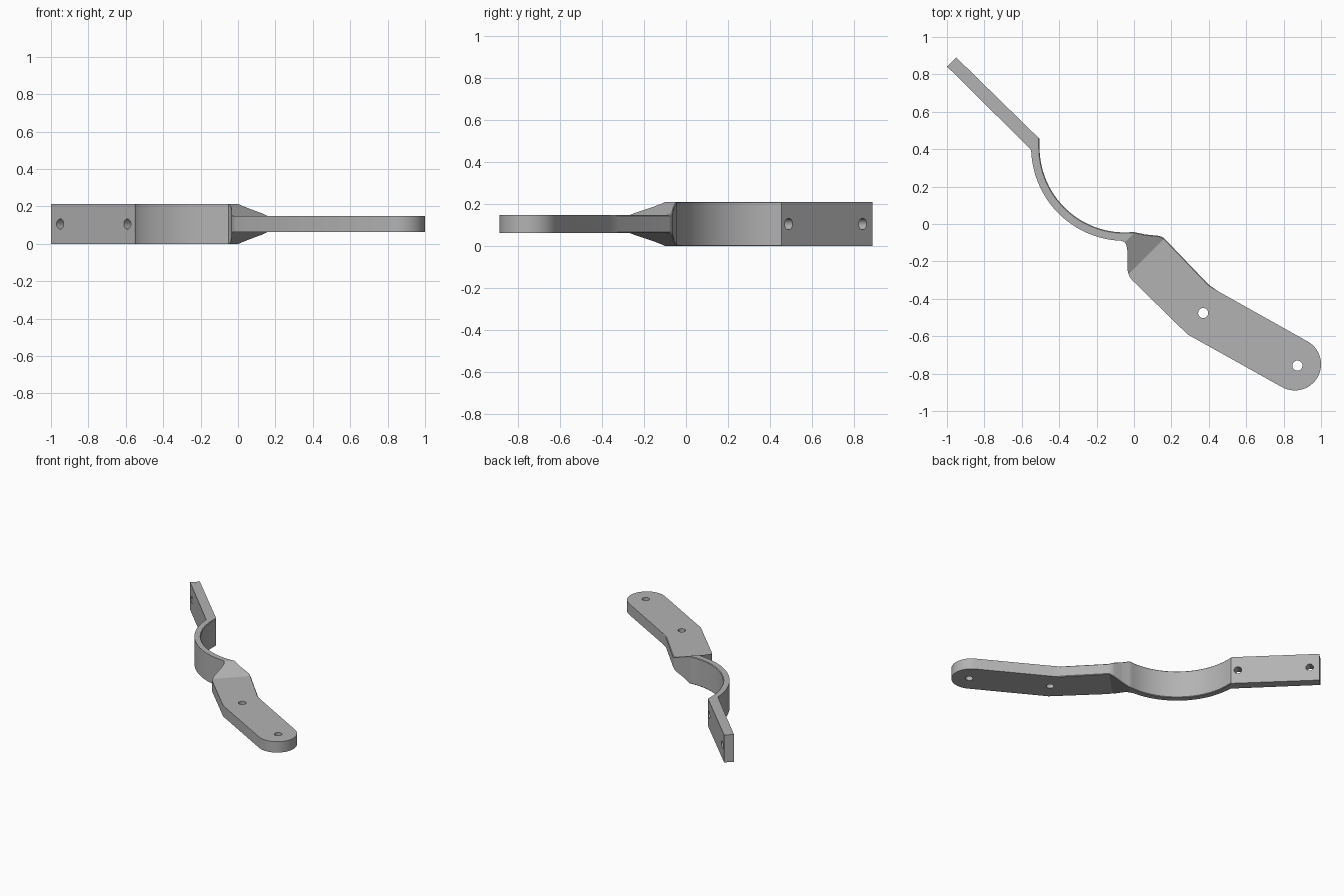
import bpy, bmesh, math
from mathutils import Vector

if "Cube" in bpy.data.objects:
    bpy.data.objects.remove(bpy.data.objects["Cube"], do_unlink=True)

MID_Z, STRAP_HALF, PLATE_HALF = 0.106, 0.106, 0.042

steel = bpy.data.materials.new("grey_steel")
steel.use_nodes = True
steel.diffuse_color = (0.45, 0.45, 0.45, 1)
steel.node_tree.nodes["Principled BSDF"].inputs["Base Color"].default_value = (0.45, 0.45, 0.45, 1)


def arc(cx, cy, r, start, end, steps):
    """Points along a circular arc, angles in degrees."""
    angles = [math.radians(start + (end - start) * i / steps) for i in range(steps + 1)]
    return [(cx + r * math.cos(a), cy + r * math.sin(a)) for a in angles]


def half_height(co):
    """Tall strap thins linearly into the flat plate along the diagonal."""
    t = min(max((co.x - co.y - 0.05) / 0.19, 0), 1)
    return STRAP_HALF + (PLATE_HALF - STRAP_HALF) * t


# Plan outline: strap end, outer bend, web, rounded plate, inner bend
outline = [(-0.95, 0.89), (-1, 0.842), (-0.553, 0.40)]
outline += arc(-0.05, 0.41, 0.5, 183, 268, 28)
outline += [(-0.05, -0.097), (-0.04, -0.115), (-0.035, -0.147)]
outline += arc(0.062, -0.235, 0.097, 180, 225, 6)
outline += [(0.286, -0.59)]
outline += arc(0.86, -0.75, 0.14, -118.6, 61.4, 28)
outline += [(0.45, -0.36), (0.40, -0.325)]
outline += arc(0.118, -0.132, 0.07, 45, 82, 6)
outline += [(0.06, -0.056)]
outline += arc(-0.05, 0.41, 0.455, 276, 180, 28)
outline += [(-0.505, 0.455)]

# Bracket body
bm = bmesh.new()
bm.faces.new([bm.verts.new((x, y, 0)) for x, y in outline])
for i in range(6):
    x = 0.05 + 0.19 * i / 5
    bmesh.ops.bisect_plane(bm, geom=bm.verts[:] + bm.edges[:] + bm.faces[:],
                           plane_co=(x, 0, 0), plane_no=Vector((1, -1, 0)).normalized())
top = bmesh.ops.extrude_face_region(bm, geom=bm.faces[:])["geom"]
top = {g for g in top if isinstance(g, bmesh.types.BMVert)}
for v in bm.verts:
    v.co.z = MID_Z + half_height(v.co) * (1 if v in top else -1)
bmesh.ops.recalc_face_normals(bm, faces=bm.faces[:])

# Chamfer along the inner edge of the bend and the web
chamfer = []
for face in bm.faces:
    n = face.normal
    if abs(n.z) > 0.3 or n.x + n.y < 0.3:
        continue
    for e in face.edges:
        a, b = (v.co for v in e.verts)
        m = (a + b) / 2
        if (a.xy - b.xy).length > 1e-4 and -0.51 < m.x < 0.44 and m.y < 0.45:
            chamfer.append(e)
bmesh.ops.bevel(bm, geom=chamfer, offset=0.016, offset_type='OFFSET', segments=1,
                affect='EDGES', clamp_overlap=True)
bmesh.ops.recalc_face_normals(bm, faces=bm.faces[:])
mesh = bpy.data.meshes.new("bracket_body")
bm.to_mesh(mesh)
bm.free()
mesh.materials.append(steel)
body = bpy.data.objects.new("bracket_body", mesh)
bpy.context.collection.objects.link(body)


def drill(x, y, direction):
    """Cut one round bolt hole through the body."""
    bpy.ops.mesh.primitive_cylinder_add(vertices=24, radius=0.027, depth=0.3, location=(x, y, MID_Z))
    cutter = bpy.context.object
    cutter.name = "bolt_hole_cutter"
    cutter.rotation_euler = Vector(direction).to_track_quat('Z', 'Y').to_euler()
    cutter.hide_render = True
    mod = body.modifiers.new("bolt_hole", 'BOOLEAN')
    mod.operation, mod.solver, mod.object = 'DIFFERENCE', 'EXACT', cutter
    bpy.context.view_layer.objects.active = body
    bpy.ops.object.modifier_apply(modifier=mod.name)
    bpy.data.objects.remove(cutter, do_unlink=True)


# Bolt holes: two in the plate, two in the strap
for x, y in [(0.37, -0.476), (0.874, -0.757)]:
    drill(x, y, (0, 0, 1))
for x, y in [(-0.927, 0.817), (-0.567, 0.463)]:
    drill(x, y, (1, 1, 0))

bpy.ops.object.select_all(action='DESELECT')
body.select_set(True)
bpy.context.view_layer.objects.active = body
bpy.ops.object.shade_smooth_by_angle(angle=math.radians(25))
